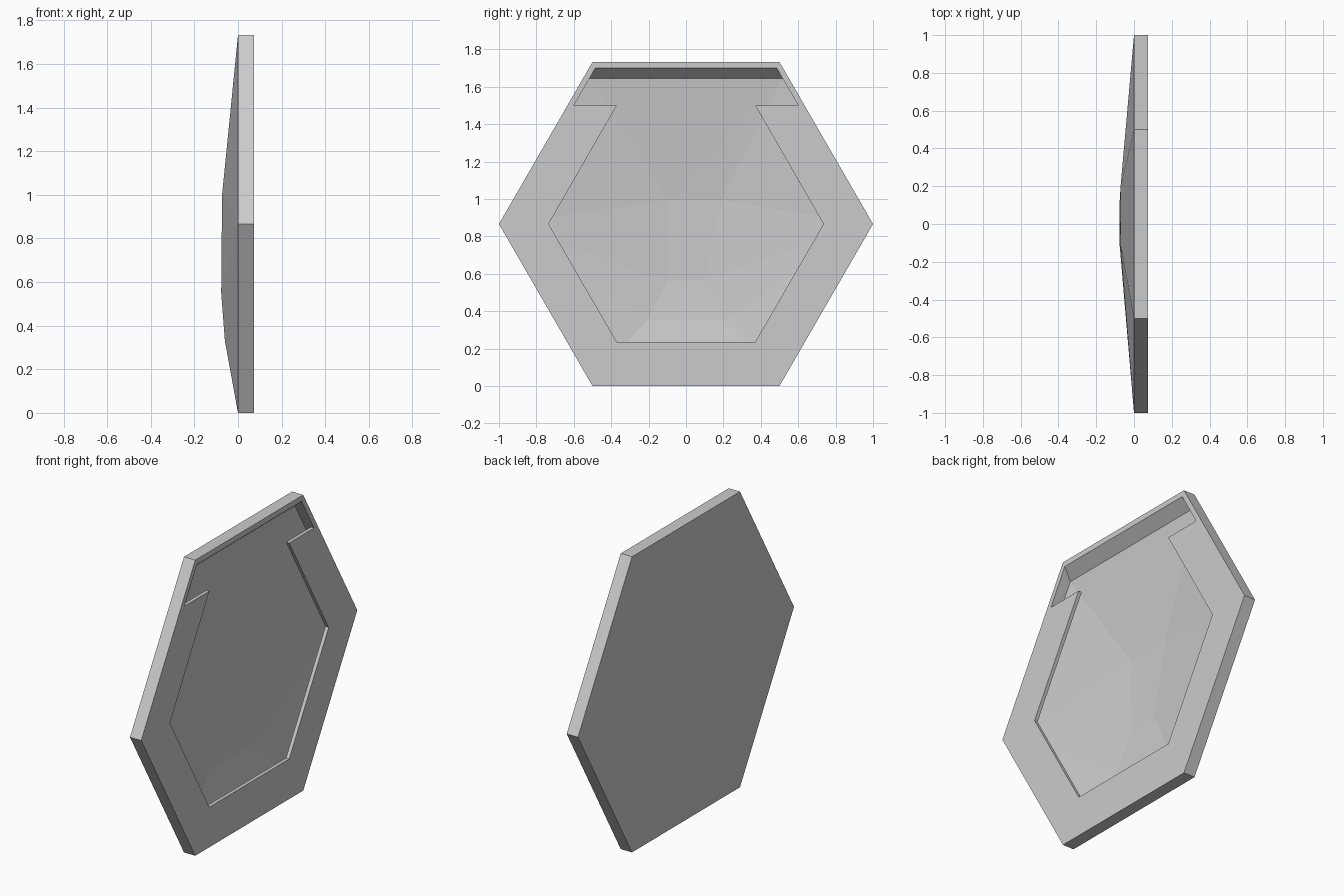
import bpy, bmesh, math

if "Cube" in bpy.data.objects:
    bpy.data.objects.remove(bpy.data.objects["Cube"])

FRONT = 0.073          # outer face of the lip
LIP = 0.052            # underside of the lip
MID = math.sqrt(3) / 2  # height of the hexagon centre


def solid(name, points):
    """Convex solid around a set of points."""
    bm = bmesh.new()
    verts = [bm.verts.new(p) for p in points]
    res = bmesh.ops.convex_hull(bm, input=verts)
    junk = {g for g in res["geom_interior"] + res["geom_unused"]
            if isinstance(g, bmesh.types.BMVert)}
    bmesh.ops.delete(bm, geom=[v for v in junk if v.is_valid], context='VERTS')
    bmesh.ops.recalc_face_normals(bm, faces=bm.faces)
    mesh = bpy.data.meshes.new(name)
    bm.to_mesh(mesh)
    bm.free()
    obj = bpy.data.objects.new(name, mesh)
    bpy.context.collection.objects.link(obj)
    return obj


def hexagon(x, r):
    return [(x, r * math.cos(math.radians(a)), MID + r * math.sin(math.radians(a)))
            for a in range(0, 360, 60)]


def mirrored(x, half):
    return [(x, s * y, z) for y, z in half for s in (1, -1)]


def dish(offset, scale):
    """Low facets of the bulging back."""
    pts = [(-.06, .22, .33), (-.06, -.22, .33), (-.077, .1, .55), (-.077, -.1, .55),
           (-.071, .2, 1.0), (-.073, -.1, 1.0)]
    return [(x + offset, y * scale, MID + (z - MID) * scale) for x, y, z in pts]


def slot_top(x):
    """Sloping upper end of the pocket at depth x, as (half width, height)."""
    z = 1.70 - (FRONT - x) * 0.85
    return (0.966 - (z - MID) / math.sqrt(3), z)


# Hexagonal tray with a shallow bulging back
tray = solid("hexagonal_tray", hexagon(FRONT, 1) + hexagon(0, 1) + dish(0, 1))

# Pocket hidden behind the lip, with a dished floor
r = 0.966
low = [(r, MID), (r / 2, MID * (1 - r))]
pocket = solid("pocket_cutter",
               mirrored(LIP, low + [slot_top(LIP)]) +
               mirrored(0.008, low + [slot_top(0.008)]) + dish(0.014, 0.96))

# Wide mouth at the top of the pocket
side = (r - (1.5 - MID) / math.sqrt(3), 1.5)
mouth = solid("mouth_cutter", mirrored(0.1, [slot_top(0.1), side]) +
              mirrored(0.02, [slot_top(0.02), side]))

# Window inside the lip, running up into the mouth
window_outline = [(0.37, 1.5), (0.735, MID), (0.37, 0.235)]
window = solid("window_cutter", mirrored(0.1, window_outline) +
               mirrored(0.035, window_outline))
# Middle strip that joins window and mouth
strip_outline = [(0.369, 1.45), (0.369, 1.55)]
strip = solid("strip_cutter", mirrored(0.1, strip_outline) + mirrored(0.035, strip_outline))

cutters = [pocket, mouth, window, strip]
for cutter in cutters:
    cutter.hide_render = True
    mod = tray.modifiers.new(cutter.name, 'BOOLEAN')
    mod.operation = 'DIFFERENCE'
    mod.solver = 'EXACT'
    mod.object = cutter

# Bake the cuts and remove the cutters
graph = bpy.context.evaluated_depsgraph_get()
baked = bpy.data.meshes.new_from_object(tray.evaluated_get(graph))
tray.modifiers.clear()
tray.data = baked
for cutter in cutters:
    bpy.data.objects.remove(cutter)

# One plain grey
grey = bpy.data.materials.new("light_grey")
grey.diffuse_color = (0.6, 0.6, 0.6, 1)
grey.use_nodes = True
grey.node_tree.nodes["Principled BSDF"].inputs["Base Color"].default_value = grey.diffuse_color
tray.data.materials.clear()
tray.data.materials.append(grey)
